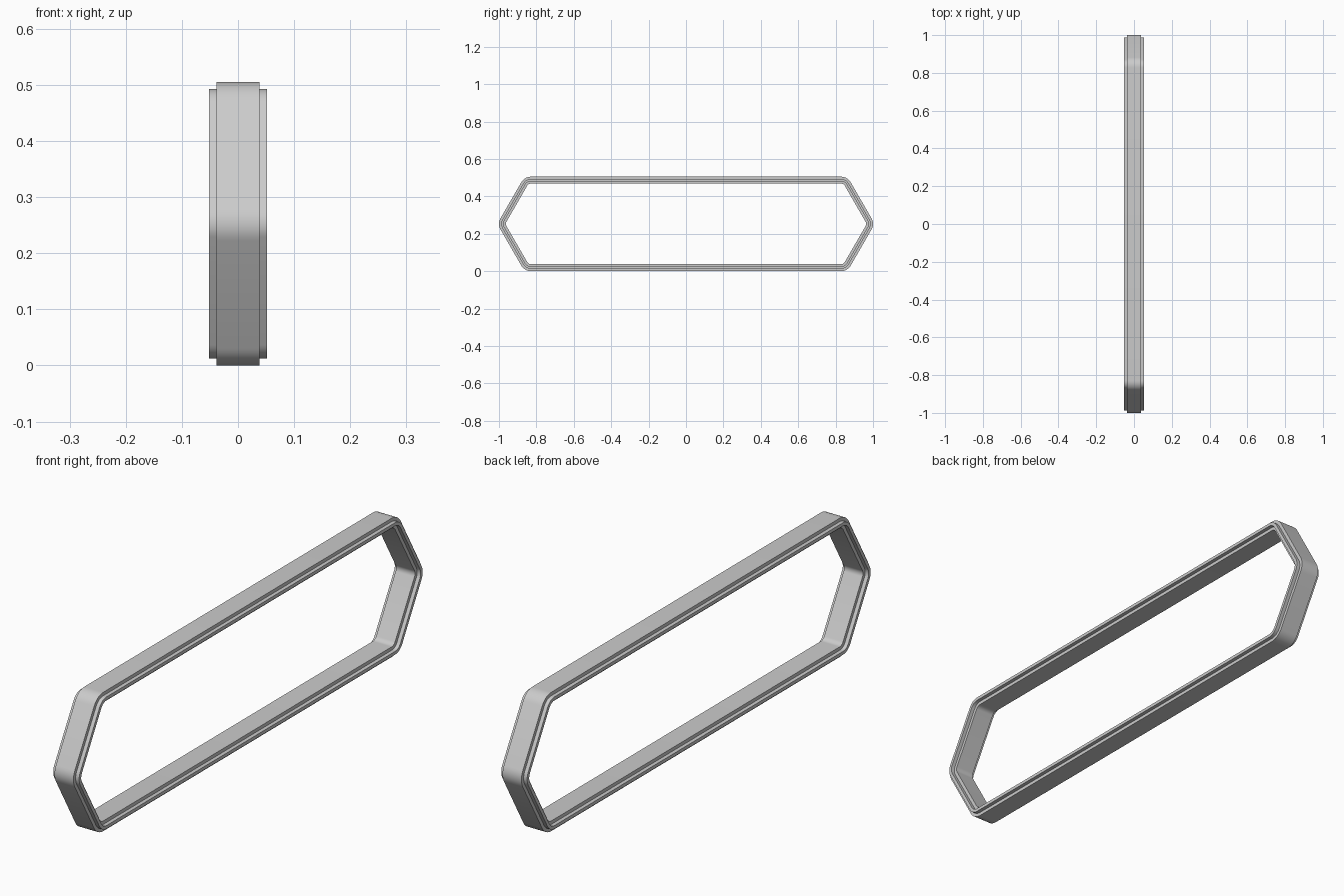
import bpy, bmesh, math

if "Cube" in bpy.data.objects:
    bpy.data.objects.remove(bpy.data.objects["Cube"])

H = 0.505          # overall height
R = 0.06           # outer corner radius
ARC = 8            # segments per rounded corner

# Arc centres of the six rounded corners (y, z) and their facing angles
cz = H / 2
side_y = 1.0 - R
half = cz - R
top_y = side_y - half / math.tan(math.radians(60))
corners = [(side_y, cz, 0), (top_y, cz + half, 60), (-top_y, cz + half, 120),
           (-side_y, cz, 180), (-top_y, cz - half, 240), (top_y, cz - half, 300)]

# Stepped cross-section: (x, depth below the outer surface)
W, RIDGE, T = 0.038, 0.052, 0.037
A, B = 0.0125, 0.0245
side = [(W, 0), (W, A), (RIDGE, A), (RIDGE, B), (W, B), (W, T)]
profile = side + [(-x, d) for x, d in reversed(side)]

# Sweep the section around the rounded, elongated hexagon
bm = bmesh.new()
rings = []
for y, z, facing in corners:
    for i in range(ARC + 1):
        a = math.radians(facing - 30 + 60 * i / ARC)
        rings.append([bm.verts.new((x, y + (R - d) * math.cos(a), z + (R - d) * math.sin(a)))
                      for x, d in profile])
n = len(profile)
for i, ring in enumerate(rings):
    nxt = rings[(i + 1) % len(rings)]
    for j in range(n):
        k = (j + 1) % n
        bm.faces.new((ring[j], ring[k], nxt[k], nxt[j]))
bmesh.ops.recalc_face_normals(bm, faces=bm.faces)

mesh = bpy.data.meshes.new("hexagonal_frame")
bm.to_mesh(mesh)
bm.free()
frame = bpy.data.objects.new("hexagonal_frame", mesh)
bpy.context.collection.objects.link(frame)

# Smooth the rounded corners, keep the steps crisp
bpy.context.view_layer.objects.active = frame
frame.select_set(True)
bpy.ops.object.shade_smooth_by_angle(angle=math.radians(30))
